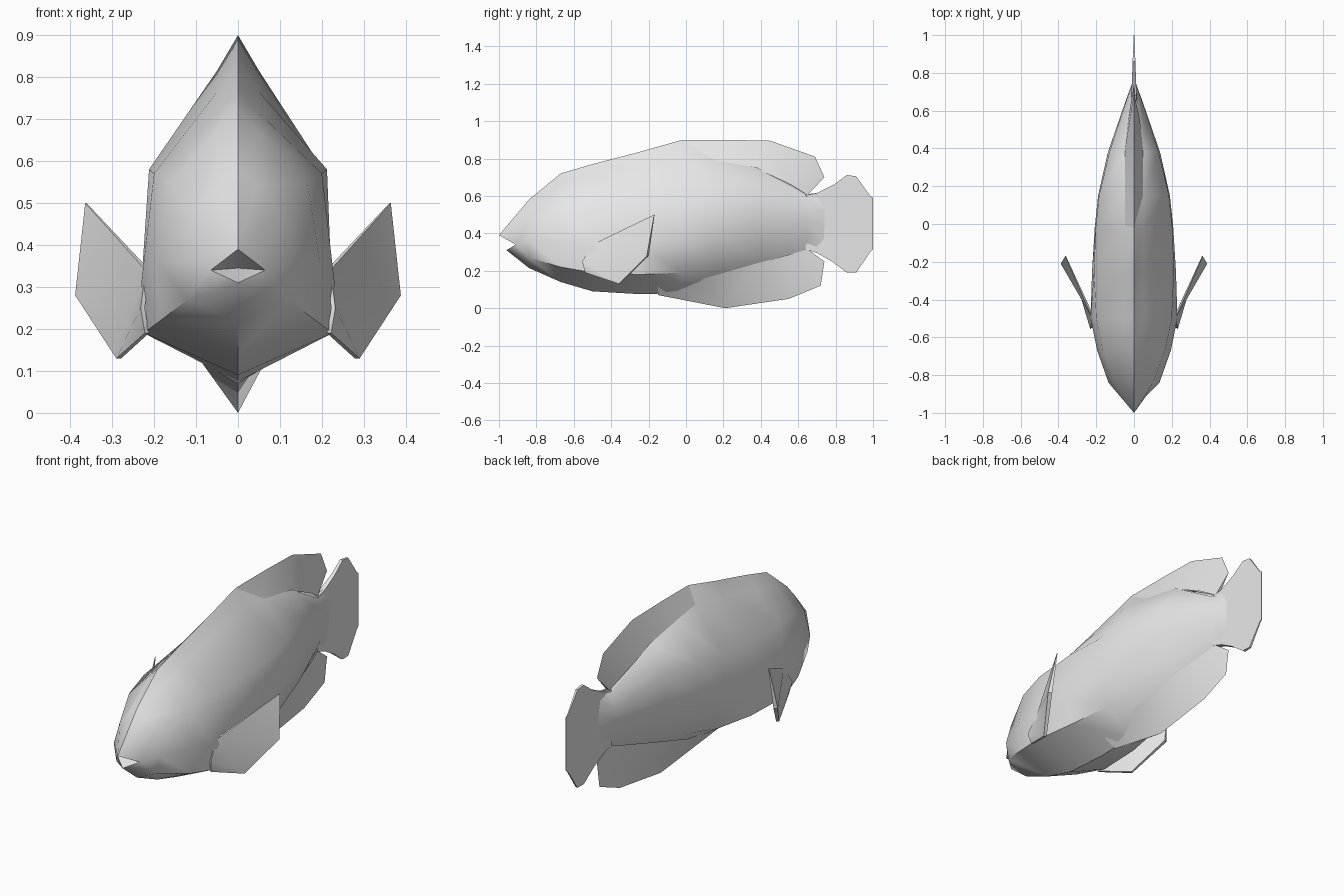
import bpy, bmesh, math

if "Cube" in bpy.data.objects:
    bpy.data.objects.remove(bpy.data.objects["Cube"])

grey = bpy.data.materials.new("pale grey")
grey.diffuse_color = (0.8, 0.8, 0.8, 1)
grey.use_nodes = True
grey.node_tree.nodes["Principled BSDF"].inputs["Base Color"].default_value = grey.diffuse_color


def make(name, verts, faces, angle=40):
    """Mesh from points, cleaned, outward facing and smooth."""
    bm = bmesh.new()
    vs = [bm.verts.new(v) for v in verts]
    for f in faces:
        bm.faces.new([vs[i] for i in f])
    bmesh.ops.remove_doubles(bm, verts=bm.verts, dist=0.0005)
    bmesh.ops.recalc_face_normals(bm, faces=bm.faces)
    me = bpy.data.meshes.new(name)
    bm.to_mesh(me)
    bm.free()
    ob = bpy.data.objects.new(name, me)
    bpy.context.collection.objects.link(ob)
    me.materials.append(grey)
    bpy.ops.object.select_all(action='DESELECT')
    ob.select_set(True)
    bpy.context.view_layer.objects.active = ob
    bpy.ops.object.shade_smooth_by_angle(angle=math.radians(angle))
    return ob


def both_sides(verts, faces):
    """Repeat a half shape mirrored over x = 0."""
    n = len(verts)
    return (verts + [(-x, y, z) for x, y, z in verts],
            faces + [[i + n for i in reversed(f)] for f in faces])


# Body: half cross-sections (y, crest z, four side points, belly z)
rings = [
    (-0.84, 0.58, (0.045, 0.545), (0.10, 0.48), (0.135, 0.36), (0.12, 0.27), 0.215),
    (-0.67, 0.72, (0.05, 0.67), (0.165, 0.55), (0.195, 0.36), (0.185, 0.22), 0.14),
    (-0.50, 0.77, (0.05, 0.715), (0.20, 0.57), (0.23, 0.31), (0.225, 0.19), 0.09),
    (-0.25, 0.835, (0.05, 0.765), (0.212, 0.58), (0.222, 0.33), (0.205, 0.18), 0.075),
    (-0.02, 0.90, (0.05, 0.815), (0.203, 0.58), (0.208, 0.36), (0.17, 0.19), 0.08),
    (0.15, 0.81, (0.05, 0.79), (0.185, 0.60), (0.19, 0.40), (0.13, 0.22), 0.11),
    (0.38, 0.765, (0.05, 0.75), (0.13, 0.61), (0.138, 0.46), (0.09, 0.28), 0.185),
    (0.65, 0.61, (0.02, 0.59), (0.042, 0.52), (0.045, 0.46), (0.028, 0.38), 0.31),
    (0.74, 0.62, (0.008, 0.59), (0.012, 0.52), (0.012, 0.45), (0.010, 0.36), 0.285),
]
verts, faces = [], []
for y, top, a, b, c, d, low in rings:
    verts += [(0, y, top)] + [(w, y, z) for w, z in (a, b, c, d)] + [(0, y, low)]
for r in range(len(rings) - 1):
    for k in range(5):
        i = r * 6 + k
        faces.append([i, i + 1, i + 7, i + 6])
# Snout and open mouth
lip, corner, jaw, throat = range(len(verts), len(verts) + 4)
verts += [(0, -1.0, 0.39), (0.065, -0.91, 0.34), (0, -0.96, 0.31), (0, -0.86, 0.345)]
faces += [[0, 1, lip], [1, 2, lip], [2, 3, corner, lip], [3, 4, corner],
          [4, jaw, corner], [4, 5, jaw], [lip, corner, throat], [jaw, corner, throat]]
make("body", *both_sides(verts, faces))


def wedge_fin(name, ridge, base):
    """Fin with a sharp outer ridge that widens to meet the body."""
    n = len(ridge)
    v = [(0, y, z) for y, z in ridge] + [(w, y, z) for y, z, w in base]
    f = [[i, i + 1, n + i + 1, n + i] for i in range(n - 1)]
    v, f = both_sides(v, f)
    make(name, v, f + [[n - 1, 2 * n - 1, 4 * n - 1]])


wedge_fin("dorsal_fin",
          [(-0.02, 0.90), (0.22, 0.90), (0.45, 0.895), (0.69, 0.81), (0.74, 0.70)],
          [(-0.02, 0.81, 0.05), (0.15, 0.785, 0.05), (0.38, 0.745, 0.05),
           (0.56, 0.66, 0.03), (0.65, 0.605, 0.01)])
wedge_fin("anal_fin",
          [(-0.15, 0.07), (0.21, 0.0), (0.55, 0.05), (0.72, 0.12), (0.74, 0.25)],
          [(-0.15, 0.125, 0.09), (0.10, 0.16, 0.085), (0.38, 0.24, 0.06),
           (0.55, 0.285, 0.03), (0.65, 0.315, 0.01)])

# Tail fin: thin plate tapering to its rear edge
tail = [(0.64, 0.605), (0.70, 0.615), (0.79, 0.66), (0.86, 0.712), (0.91, 0.705), (0.985, 0.60),
        (1.0, 0.59), (1.0, 0.315), (0.985, 0.30), (0.91, 0.19), (0.86, 0.19), (0.78, 0.25),
        (0.70, 0.295), (0.64, 0.315)]
n = len(tail)
verts = [(0.015 - 0.035 * (y - 0.64), y, z) for y, z in tail]
v, f = both_sides(verts, [[i, i + 1, n - 2 - i, n - 1 - i] for i in range(n // 2 - 1)])
f += [[i, (i + 1) % n, n + (i + 1) % n, n + i] for i in range(n)]
make("tail_fin", v, f)

# Pectoral fins: swept blades with a slim back edge
outline = [(0.220, -0.50, 0.34), (0.364, -0.17, 0.50), (0.388, -0.21, 0.28),
           (0.290, -0.36, 0.13), (0.222, -0.54, 0.19), (0.232, -0.555, 0.25)]
for side, label in ((1, "right"), (-1, "left")):
    outer = [(side * x, y, z) for x, y, z in outline]
    inner = [(side * (x - t), y + t * 0.6, z) for (x, y, z), t in
             zip(outline, (0.01, 0.003, 0.018, 0.012, 0.01, 0.01))]
    fan = [[0, 1, 2], [0, 2, 3], [0, 3, 5], [5, 3, 4]]
    f = fan + [[i + 6 for i in reversed(t)] for t in fan]
    f += [[i, (i + 1) % 6, (i + 1) % 6 + 6, i + 6] for i in range(6)]
    make(label + "_pectoral_fin", outer + inner, f)
